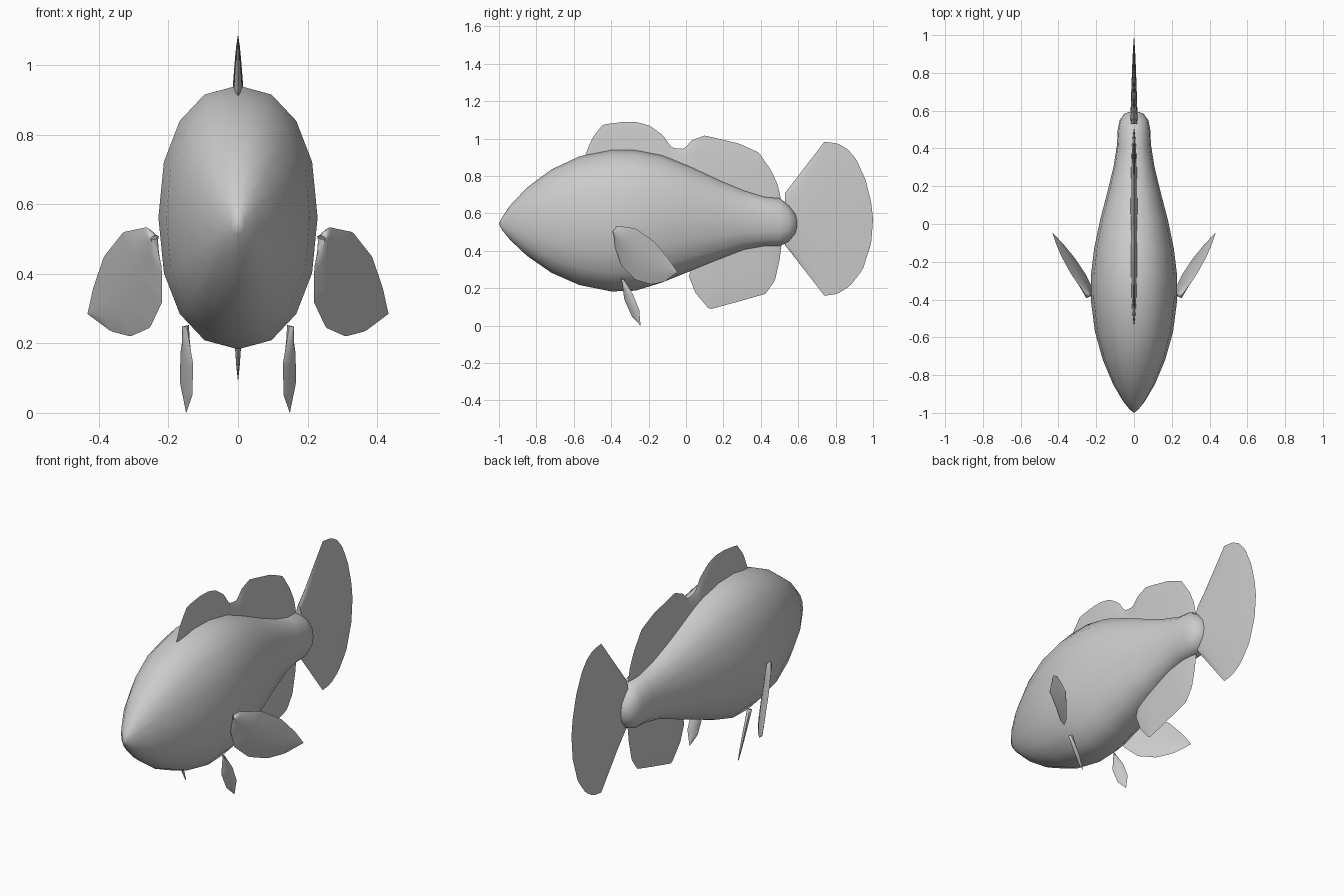
import bpy, bmesh
from math import sin, cos, pi, copysign
from mathutils import Vector

if "Cube" in bpy.data.objects:
    bpy.data.objects.remove(bpy.data.objects["Cube"])


def make_object(name, bm, angle):
    bmesh.ops.remove_doubles(bm, verts=bm.verts, dist=0.0004)
    bmesh.ops.recalc_face_normals(bm, faces=bm.faces)
    mesh = bpy.data.meshes.new(name)
    bm.to_mesh(mesh)
    bm.free()
    obj = bpy.data.objects.new(name, mesh)
    bpy.context.collection.objects.link(obj)
    bpy.ops.object.select_all(action='DESELECT')
    bpy.context.view_layer.objects.active = obj
    obj.select_set(True)
    bpy.ops.object.shade_smooth_by_angle(angle=angle)
    return obj


def resample(points, n):
    """n + 1 points evenly spaced along a polyline."""
    pts = [Vector(p) for p in points]
    lens = [(b - a).length for a, b in zip(pts, pts[1:])]
    out = []
    for i in range(n + 1):
        d, k = sum(lens) * i / n, 0
        while k < len(lens) - 1 and d > lens[k]:
            d -= lens[k]
            k += 1
        out.append(pts[k].lerp(pts[k + 1], min(1, d / lens[k])))
    return out


def fin(name, edge_a, edge_b, thick, profile, plane=(0, 0, 0), n=40, rows=6):
    """Tapered blade between two (y, z) edges, lying on x = p + q*y + r*z."""
    p, q, r = plane
    normal = Vector((1, -q, -r)).normalized()
    a, b = resample(edge_a, n), resample(edge_b, n)
    bm = bmesh.new()
    sides = []
    for sign in (1, -1):
        grid = []
        for i in range(n + 1):
            row = []
            for j in range(rows + 1):
                y, z = a[i].lerp(b[i], j / rows)
                t = thick * profile(i / n, j / rows)
                row.append(bm.verts.new(Vector((p + q * y + r * z, y, z)) + normal * sign * t))
            grid.append(row)
        sides.append(grid)
        for i in range(n):
            for j in range(rows):
                bm.faces.new((grid[i][j], grid[i + 1][j], grid[i + 1][j + 1], grid[i][j + 1]))
    g, h = sides
    for i in range(n):  # close the root
        bm.faces.new((g[i][0], g[i + 1][0], h[i + 1][0], h[i][0]))
    return make_object(name, bm, 0.7)


def root_thick(u, s):
    return max(0, sin(pi * u)) ** 0.4 * (1 - s) ** 0.7


def lens(u, s):
    return max(0, sin(pi * s)) * (1 - u) ** 0.5


# Body: 16-sided sections (y, top, bottom, half width)
sections = [(-.985, .577, .513, .02), (-.94, .643, .458, .057), (-.85, .738, .373, .11),
            (-.72, .835, .283, .165), (-.57, .905, .217, .207), (-.4, .942, .183, .229),
            (-.27, .942, .187, .228), (-.13, .915, .23, .211), (.02, .855, .29, .18),
            (.18, .78, .352, .138), (.31, .725, .402, .107), (.42, .69, .423, .09),
            (.5, .682, .425, .086), (.55, .645, .448, .076), (.585, .6, .49, .05)]
N = 16
bm = bmesh.new()
rings = []
for y, top, bot, w in sections:
    ring = []
    for k in range(N):
        s, c = sin(2 * pi * k / N), cos(2 * pi * k / N)
        s, c = (copysign(abs(v) ** 0.9, v) for v in (s, c))
        ring.append(bm.verts.new((w * s, y, (top + bot) / 2 + (top - bot) / 2 * c)))
    rings.append(ring)
for r0, r1 in zip(rings, rings[1:]):
    for k in range(N):
        bm.faces.new((r0[k], r0[(k + 1) % N], r1[(k + 1) % N], r1[k]))
for ring, y in ((rings[0], -1), (rings[-1], .6)):
    tip = bm.verts.new((0, y, .545))
    for k in range(N):
        bm.faces.new((ring[k], ring[(k + 1) % N], tip))
make_object("body", bm, 1.2)

# Fins on the centre line
fin("dorsal_fin",
    [(-.52, .87), (-.4, .9), (-.25, .9), (0, .82), (.2, .73), (.35, .67), (.49, .64)],
    [(-.54, .91), (-.5, 1.005), (-.445, 1.075), (-.33, 1.09), (-.26, 1.088), (-.195, 1.07),
     (-.125, 1.02), (-.075, .95), (-.01, .945), (.03, .99), (.1, 1.017), (.285, .973),
     (.39, .925), (.455, .83), (.49, .755), (.507, .68)], .02, root_thick, n=60)
fin("anal_fin",
    [(.03, .31), (.2, .4), (.35, .45), (.5, .47)],
    [(.015, .265), (.05, .175), (.125, .087), (.285, .13), (.425, .17), (.475, .24),
     (.5, .35), (.51, .43)], .02, root_thick)
fin("tail_fin",
    [(.53, .71), (.53, .43)],
    [(.74, .983), (.81, .975), (.865, .943), (.91, .89), (.96, .78), (.99, .66), (1, .57),
     (.99, .44), (.945, .3), (.875, .21), (.81, .17), (.74, .16)], .02, root_thick)

# Paired fins, mirrored across the body
pairs = [
    fin("pectoral_fins",
        [(-.385, .51), (-.37, .535), (-.27, .52), (-.17, .45), (-.095, .36), (-.045, .285)],
        [(-.385, .5), (-.38, .42), (-.345, .32), (-.27, .245), (-.185, .22), (-.115, .235),
         (-.045, .285)], .015, lens, (.387, .75, .28)),
    fin("pelvic_fins",
        [(-.345, .25), (-.33, .14), (-.29, .05), (-.243, 0)],
        [(-.335, .25), (-.285, .17), (-.25, .085), (-.243, 0)], .012, lens, (.307, .65, .26)),
]
for obj in pairs:
    mod = obj.modifiers.new("mirror", 'MIRROR')
    mod.use_axis = (True, False, False)
